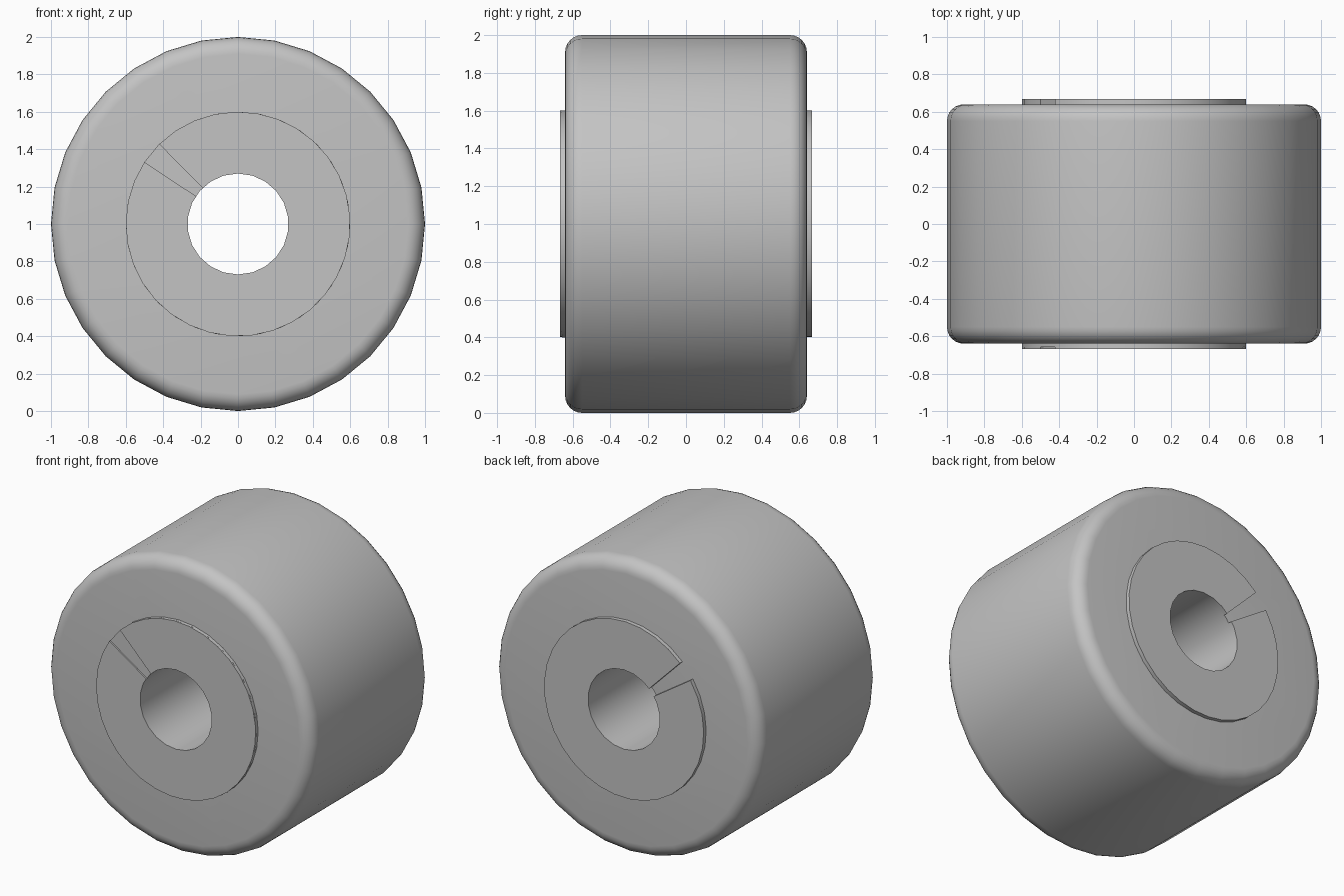
import bpy
import bmesh
from math import cos, sin, pi, radians

old = bpy.data.objects.get("Cube")
if old:
    bpy.data.objects.remove(old, do_unlink=True)

WIDTH, RADIUS, BEVEL = 0.64, 1.0, 0.09   # half width, outer radius, edge rounding
HUB_RADIUS, HUB_FACE, BORE = 0.6, 0.667, 0.27
NOTCH_START, NOTCH_END = radians(134.6), radians(146.5)

grey = bpy.data.materials.new("plain_grey")
grey.use_nodes = True
grey.diffuse_color = (0.55, 0.55, 0.55, 1)
grey.node_tree.nodes["Principled BSDF"].inputs["Base Color"].default_value = grey.diffuse_color


def circle(sides, start=0.0):
    return [(cos(start + 2 * pi * i / sides), sin(start + 2 * pi * i / sides))
            for i in range(sides)]


def notched_circle(sides):
    """Unit disc outline with a wedge left open to the centre."""
    sweep = 2 * pi - (NOTCH_END - NOTCH_START)
    angles = [NOTCH_END + sweep * i / sides for i in range(sides + 1)]
    return [(0, 0)] + [(cos(a), sin(a)) for a in angles]


def loft(name, outline, sections):
    """Skin an outline through (radius, y) sections and cap both ends."""
    bm = bmesh.new()
    rings = [[bm.verts.new((r * u, y, 1 + r * v)) for u, v in outline]
             for r, y in sections]
    for a, b in zip(rings, rings[1:]):
        for i in range(len(outline)):
            j = (i + 1) % len(outline)
            bm.faces.new((a[i], a[j], b[j], b[i]))
    bm.faces.new(rings[0])
    bm.faces.new(rings[-1])
    bmesh.ops.recalc_face_normals(bm, faces=bm.faces)
    mesh = bpy.data.meshes.new(name)
    bm.to_mesh(mesh)
    bm.free()
    obj = bpy.data.objects.new(name, mesh)
    bpy.context.collection.objects.link(obj)
    mesh.materials.append(grey)
    return obj


# Roller body with rounded rims
steps = 6
rim = [(RADIUS - BEVEL + BEVEL * sin(t), WIDTH - BEVEL + BEVEL * cos(t))
       for t in (pi / 2 * i / steps for i in range(steps + 1))]
profile = [(r, -y) for r, y in rim] + rim[::-1]
body = loft("roller_body", circle(32), profile)

# Hub plates: open wedge at the back, shallow wedge at the front
back_plate = loft("back_hub_plate", notched_circle(32),
                  [(HUB_RADIUS, WIDTH), (HUB_RADIUS, HUB_FACE)])
front_base = loft("front_hub_base", circle(32),
                  [(HUB_RADIUS, -WIDTH), (HUB_RADIUS, -0.657)])
front_plate = loft("front_hub_plate", notched_circle(32),
                   [(HUB_RADIUS, -0.657), (HUB_RADIUS, -HUB_FACE)])

# Axle bore through every part
cutter = loft("bore_cutter", circle(22, pi / 2), [(BORE, -1), (BORE, 1)])
cutter.hide_render = True
for part in (body, back_plate, front_base, front_plate):
    bpy.ops.object.select_all(action="DESELECT")
    part.select_set(True)
    bpy.context.view_layer.objects.active = part
    cut = part.modifiers.new("bore", "BOOLEAN")
    cut.operation = "DIFFERENCE"
    cut.solver = "EXACT"
    cut.object = cutter
    bpy.ops.object.modifier_apply(modifier=cut.name)
    bpy.ops.object.shade_smooth_by_angle(angle=radians(35))
bpy.data.objects.remove(cutter, do_unlink=True)
